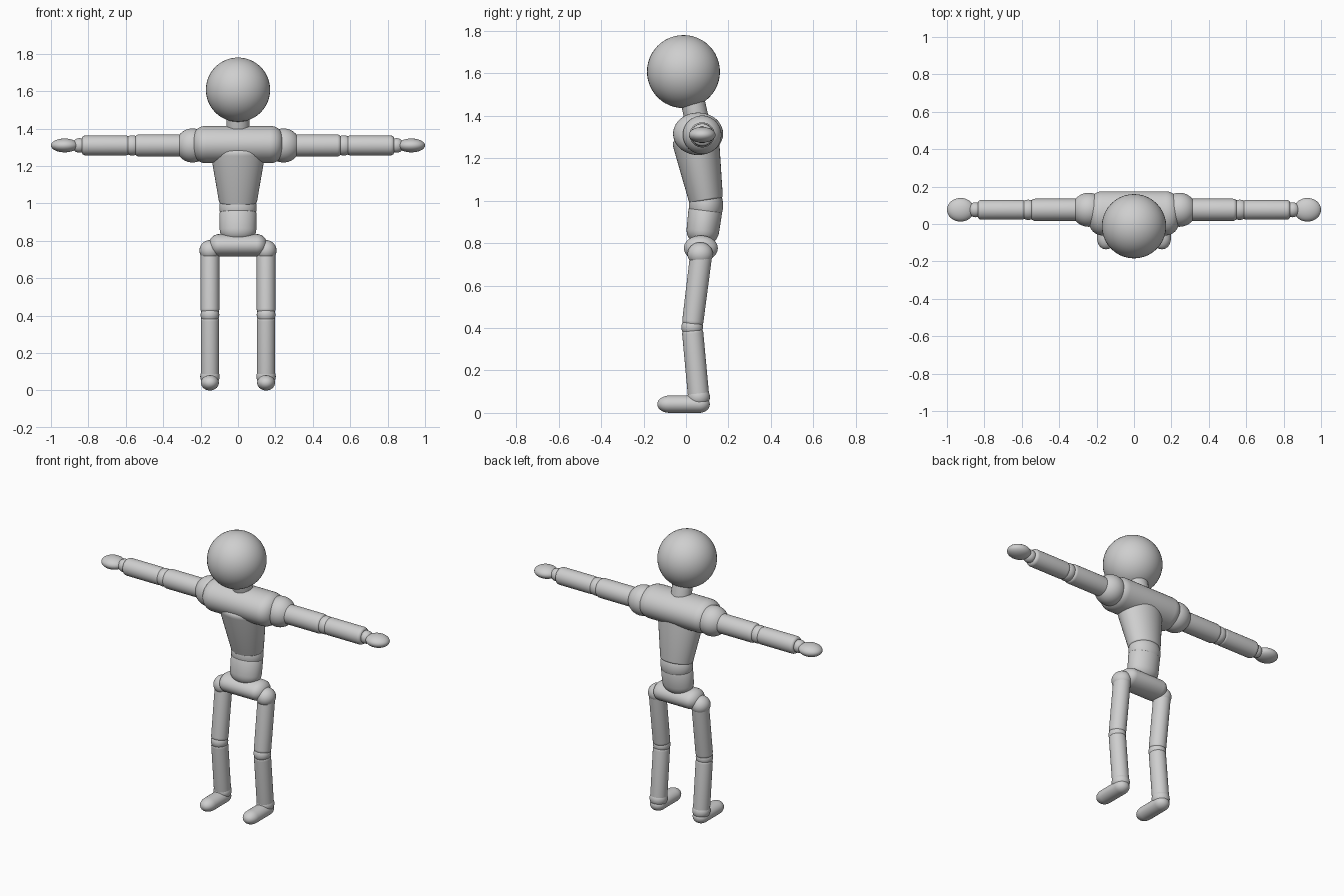
import bpy, bmesh, math
from mathutils import Vector

if "Cube" in bpy.data.objects:
    bpy.data.objects.remove(bpy.data.objects["Cube"])

grey = bpy.data.materials.new("light grey")
grey.diffuse_color = (0.62, 0.62, 0.62, 1)
grey.use_nodes = True
grey.node_tree.nodes["Principled BSDF"].inputs["Base Color"].default_value = grey.diffuse_color
SEG = 40


def finish(name, bm):
    bmesh.ops.recalc_face_normals(bm, faces=bm.faces)
    mesh = bpy.data.meshes.new(name)
    bm.to_mesh(mesh)
    bm.free()
    mesh.materials.append(grey)
    ob = bpy.data.objects.new(name, mesh)
    bpy.context.collection.objects.link(ob)
    bpy.ops.object.select_all(action='DESELECT')
    ob.select_set(True)
    bpy.context.view_layer.objects.active = ob
    bpy.ops.object.shade_smooth_by_angle(angle=math.radians(35))
    return ob


def ball(name, centre, radii):
    """Ellipsoid joint."""
    bm = bmesh.new()
    bmesh.ops.create_uvsphere(bm, u_segments=SEG, v_segments=24, radius=1)
    bmesh.ops.scale(bm, vec=radii, verts=bm.verts)
    bmesh.ops.translate(bm, vec=centre, verts=bm.verts)
    return finish(name, bm)


def limb(name, a, b, ra, rb, cap_a=0.02, cap_b=0.02, keep=0.7):
    """Tapered elliptical rod from a to b with rounded ends.
    keep = share of the radius left flat at each end (near 0 = fully round)."""
    a, b = Vector(a), Vector(b)
    length = (b - a).length
    d = (b - a) / length
    u = Vector((0, 1, 0)) if abs(d.x) > 0.9 else Vector((1, 0, 0))
    v = d.cross(u).normalized()
    steps = 8
    arc = [(1 - math.cos(i / steps * math.pi / 2), math.sin(i / steps * math.pi / 2))
           for i in range(steps + 1)]
    profile = [(cap_a * t, keep + (1 - keep) * s) for t, s in arc]
    profile += [(length - cap_b * t, keep + (1 - keep) * s) for t, s in reversed(arc)]
    bm = bmesh.new()
    rings = []
    for dist, k in profile:
        f = dist / length
        k = max(k, 0.01)
        r1 = (ra[0] + (rb[0] - ra[0]) * f) * k
        r2 = (ra[1] + (rb[1] - ra[1]) * f) * k
        rings.append([bm.verts.new(a + d * dist
                                   + u * r1 * math.cos(2 * math.pi * i / SEG)
                                   + v * r2 * math.sin(2 * math.pi * i / SEG))
                      for i in range(SEG)])
    for p, q in zip(rings, rings[1:]):
        for i in range(SEG):
            j = (i + 1) % SEG
            bm.faces.new((p[i], p[j], q[j], q[i]))
    bm.faces.new(rings[0])
    bm.faces.new(rings[-1])
    return finish(name, bm)


# Head and neck
ball("head", (0, -0.012, 1.608), (0.172, 0.172, 0.172))
limb("neck", (0, 0.058, 1.35), (0, 0.02, 1.52), (0.061, 0.057), (0.061, 0.057))

# Trunk
limb("chest", (-0.24, 0.057, 1.315), (0.24, 0.057, 1.315),
     (0.118, 0.1), (0.118, 0.1), 0.07, 0.07, 0.4)
limb("torso", (0, 0.095, 1.0), (0, 0.043, 1.30), (0.1, 0.08), (0.152, 0.113), 0.01, 0.03, 0.85)
ball("waist", (0, 0.094, 0.978), (0.1, 0.081, 0.1))
limb("belly", (0, 0.072, 0.80), (0, 0.092, 0.96), (0.097, 0.075), (0.099, 0.08), 0.06, 0.01, 0.4)
limb("pelvis", (-0.155, 0.07, 0.776), (0.155, 0.07, 0.776),
     (0.08, 0.06), (0.08, 0.06), 0.055, 0.055, 0.1)

for side, s in (("left", 1), ("right", -1)):
    # Arm, held straight out
    def at(x):
        return (s * x, 0.076, 1.31)
    ball(side + "_shoulder", at(0.243), (0.091, 0.091, 0.091))
    limb(side + "_upper_arm", at(0.27), at(0.55), (0.059, 0.059), (0.059, 0.059))
    ball(side + "_elbow", at(0.565), (0.054, 0.054, 0.054))
    limb(side + "_forearm", at(0.58), at(0.835), (0.053, 0.053), (0.053, 0.053))
    ball(side + "_wrist", at(0.848), (0.039, 0.04, 0.039))
    ball(side + "_hand", at(0.927), (0.073, 0.063, 0.037))

    # Leg, slightly bent at the knee
    x = s * 0.15
    ball(side + "_hip", (x, 0.067, 0.748), (0.056, 0.06, 0.056))
    limb(side + "_thigh", (x, 0.072, 0.75), (x, 0.03, 0.415), (0.05, 0.052), (0.05, 0.05), keep=0.8)
    ball(side + "_knee", (x, 0.029, 0.404), (0.05, 0.051, 0.05))
    limb(side + "_shin", (x, 0.03, 0.393), (x, 0.06, 0.07), (0.049, 0.05), (0.049, 0.05), keep=0.8)
    ball(side + "_ankle", (x, 0.06, 0.075), (0.052, 0.053, 0.05))
    limb(side + "_foot", (x, -0.135, 0.041), (x, 0.112, 0.041),
         (0.048, 0.041), (0.048, 0.041), 0.06, 0.05, 0.05)
